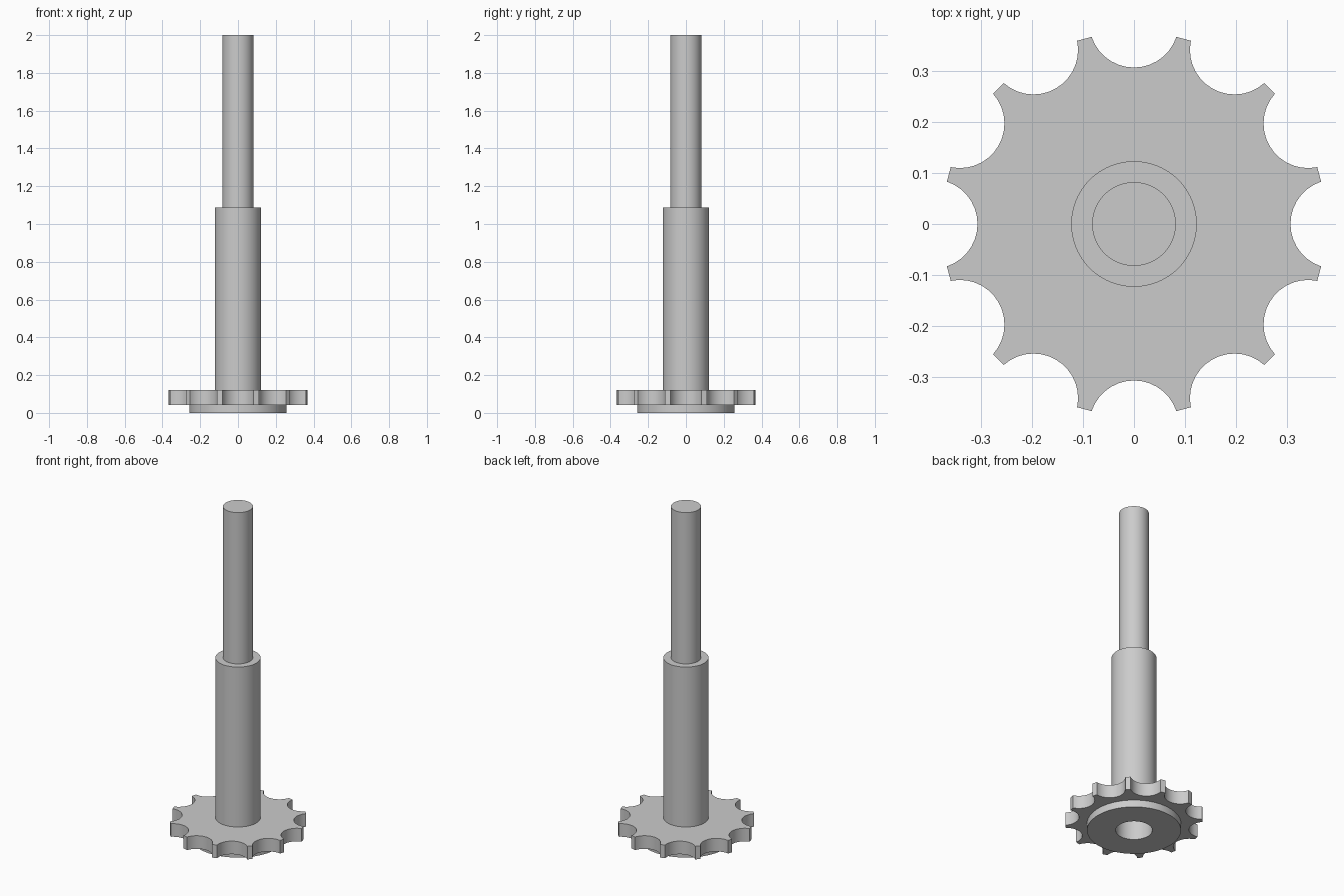
import bpy, bmesh
from math import cos, sin, pi, acos

cube = bpy.data.objects.get("Cube")
if cube:
    bpy.data.objects.remove(cube, do_unlink=True)

steel = bpy.data.materials.new("grey steel")
steel.use_nodes = True
steel.diffuse_color = (0.6, 0.6, 0.6, 1)
steel.node_tree.nodes["Principled BSDF"].inputs["Base Color"].default_value = (0.6, 0.6, 0.6, 1)

BORE = 0.1
BORE_TOP = 0.6


def circle(r, n=96):
    return [(r * cos(2 * pi * i / n), r * sin(2 * pi * i / n)) for i in range(n)]


def loft(name, sections, ring=False):
    """Skin a list of (outline, z); either close it into a ring or cap both ends."""
    bm = bmesh.new()
    loops = [[bm.verts.new((x, y, z)) for x, y in outline] for outline, z in sections]
    pairs = list(zip(loops, loops[1:]))
    if ring:
        pairs.append((loops[-1], loops[0]))
    else:
        bm.faces.new(loops[0])
        bm.faces.new(loops[-1])
    for a, b in pairs:
        for i in range(len(a)):
            j = (i + 1) % len(a)
            bm.faces.new((a[i], a[j], b[j], b[i]))
    bmesh.ops.recalc_face_normals(bm, faces=bm.faces)
    mesh = bpy.data.meshes.new(name)
    bm.to_mesh(mesh)
    bm.free()
    mesh.materials.append(steel)
    obj = bpy.data.objects.new(name, mesh)
    bpy.context.collection.objects.link(obj)
    bpy.ops.object.select_all(action="DESELECT")
    obj.select_set(True)
    bpy.context.view_layer.objects.active = obj
    bpy.ops.object.shade_smooth_by_angle(angle=pi / 6)
    return obj


def sprocket_outline(teeth=12, tip=0.376, centre=0.394, r=0.0874, steps=14):
    """Round scallops cut between narrow teeth."""
    end = acos((centre**2 + r**2 - tip**2) / (2 * centre * r))
    points = []
    for k in range(teeth):
        a = 2 * pi * k / teeth
        for s in range(steps + 1):
            t = end * (2 * s / steps - 1)
            x, y = centre - r * cos(t), r * sin(t)
            points.append((x * cos(a) - y * sin(a), x * sin(a) + y * cos(a)))
    return points


def bored(name, outline, z0, z1):
    """Plate with the round bore through it, wall points matched to the outline."""
    hole = [(x * BORE / (x * x + y * y)**0.5, y * BORE / (x * x + y * y)**0.5) for x, y in outline]
    return loft(name, [(outline, z0), (outline, z1), (hole, z1), (hole, z0)], ring=True)


# Base flange and toothed wheel
bored("base_flange", circle(0.257), 0, 0.043)
bored("sprocket_wheel", sprocket_outline(), 0.043, 0.122)

# Sleeve with a blind bore from below
sleeve = circle(0.123)
bore = circle(BORE)
loft("sleeve", [(bore, BORE_TOP), (bore, 0.122), (sleeve, 0.122), (sleeve, 1.087)])

# Slim shaft on top
shaft = circle(0.082)
loft("shaft", [(shaft, 1.087), (shaft, 2)])
